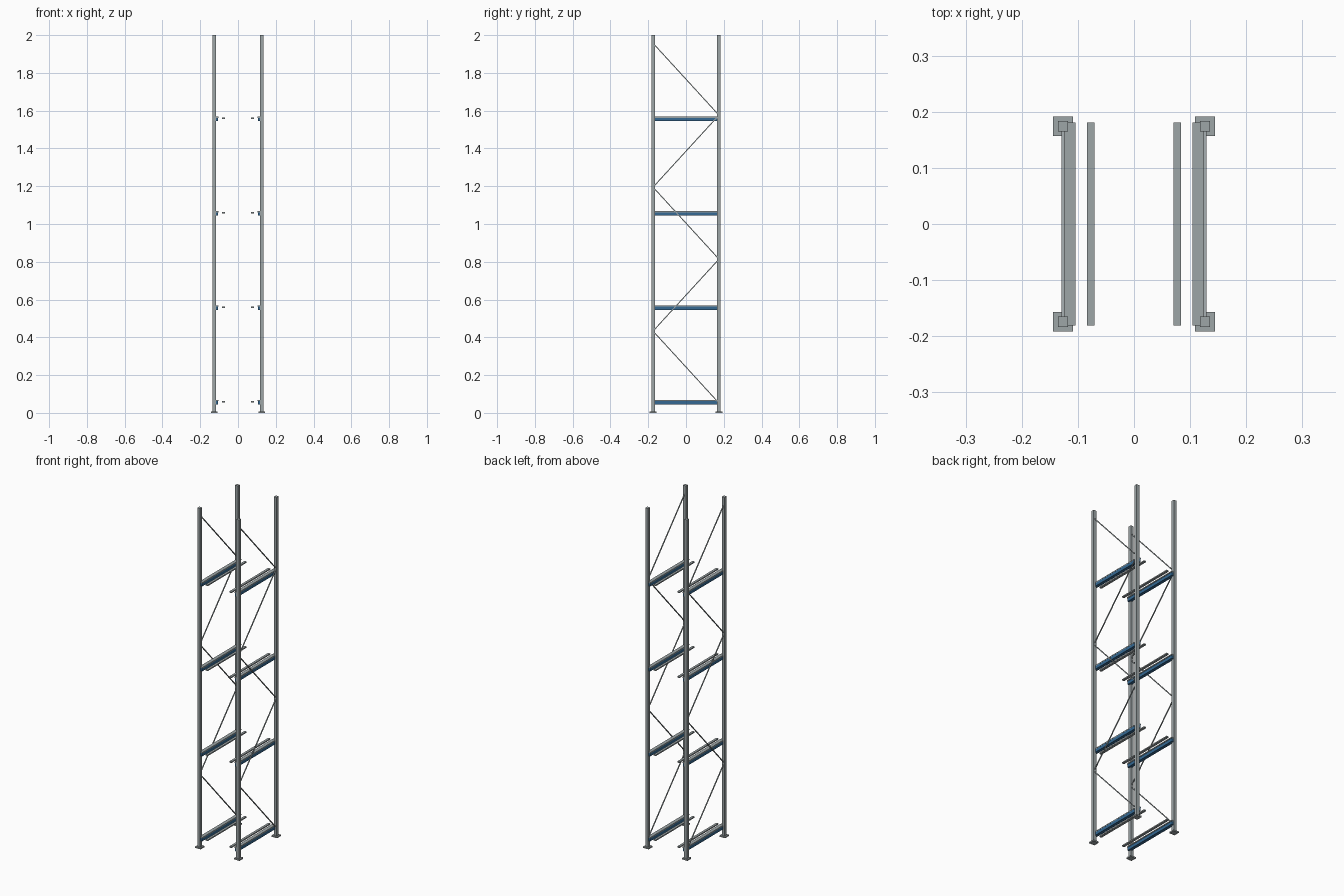
import bpy
import math
from mathutils import Vector

cube = bpy.data.objects.get("Cube")
if cube:
    bpy.data.objects.remove(cube, do_unlink=True)


def material(name, colour):
    mat = bpy.data.materials.new(name)
    mat.use_nodes = True
    mat.diffuse_color = colour
    mat.node_tree.nodes["Principled BSDF"].inputs["Base Color"].default_value = colour
    return mat


steel = material("galvanised grey", (0.34, 0.38, 0.39, 1))
blue = material("beam blue", (0.035, 0.14, 0.29, 1))


def box(name, centre, size, mat, tilt=0):
    bpy.ops.mesh.primitive_cube_add(size=1, location=centre, rotation=(tilt, 0, 0))
    obj = bpy.context.object
    obj.name = name
    obj.scale = size
    obj.data.materials.append(mat)
    return obj


POST_X, POST_Y = 0.1265, 0.1745
BEAM_LENGTH = 0.362
LEVELS = [0.056 + 0.5 * i for i in range(4)]
BRACE_FOOT, BRACE_RISE = 0.052, 0.381

for label, side in (("left", 1), ("right", -1)):
    # Uprights on square foot plates
    for end, y in (("front", -POST_Y), ("back", POST_Y)):
        x = side * POST_X
        box(f"{end}_{label}_foot_plate", (x, y, 0.004), (0.035, 0.035, 0.008), steel)
        box(f"{end}_{label}_upright", (x, y, 1.003), (0.0185, 0.0185, 1.994), steel)

    # Blue side beams with a grey capping strip, plus the inner runner
    for i, z in enumerate(LEVELS, 1):
        box(f"{label}_beam_{i}", (side * 0.1155, 0, z - 0.003),
            (0.018, BEAM_LENGTH, 0.018), blue)
        box(f"{label}_beam_cap_{i}", (side * 0.1145, 0, z + 0.009),
            (0.021, BEAM_LENGTH, 0.006), steel)
        box(f"{label}_runner_{i}", (side * 0.077, 0, z + 0.003),
            (0.014, BEAM_LENGTH, 0.007), steel)

    # Zigzag bracing between the uprights
    for i in range(5):
        y = POST_Y if i % 2 == 0 else -POST_Y
        start = Vector((side * POST_X, y, BRACE_FOOT + i * BRACE_RISE))
        stop = Vector((side * POST_X, -y, start.z + BRACE_RISE))
        span = stop - start
        box(f"{label}_brace_{i + 1}", (start + stop) / 2,
            (0.005, span.length, 0.005), steel, math.atan2(span.z, span.y))
